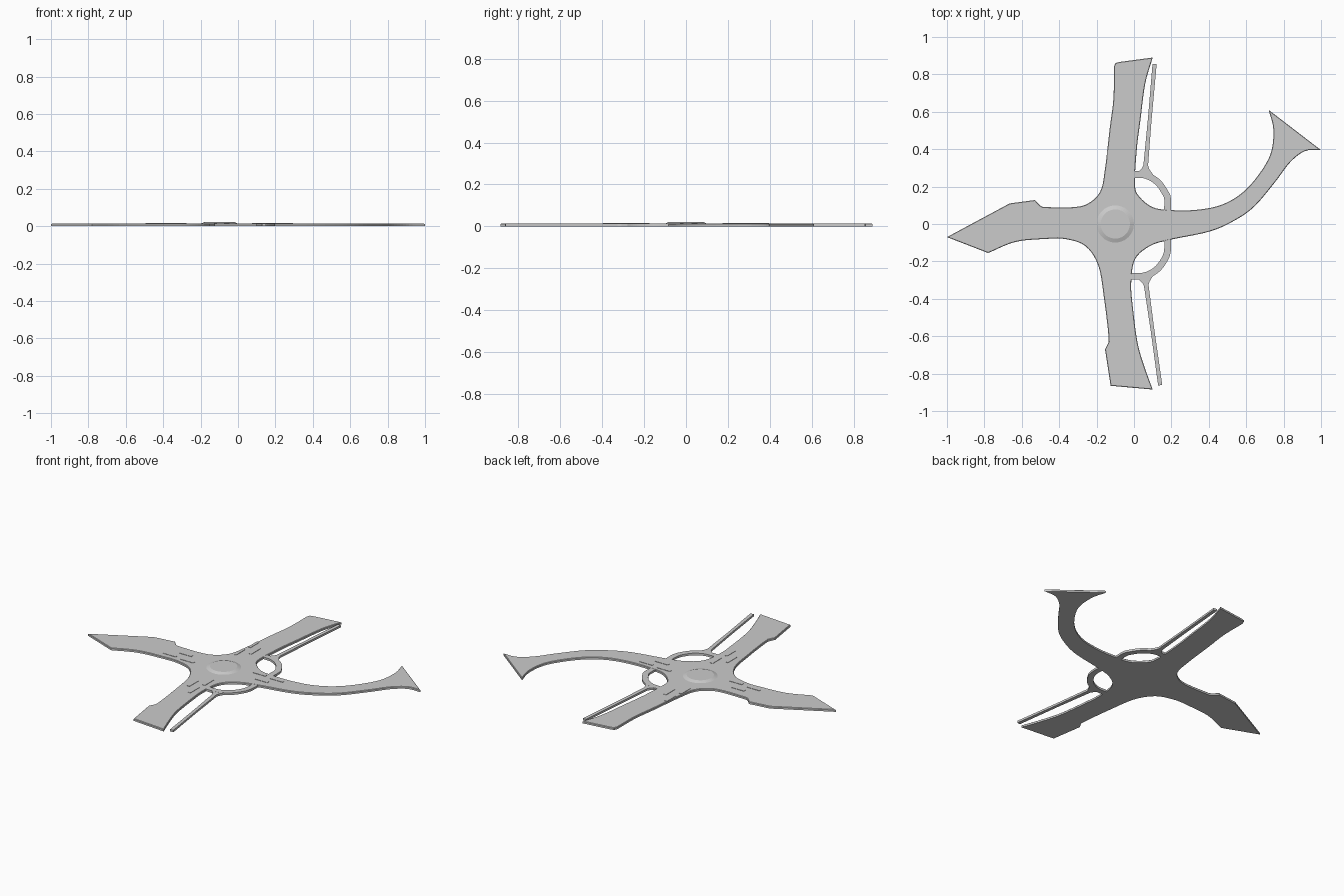
import bpy, bmesh, math
from mathutils import Vector, Matrix

if "Cube" in bpy.data.objects:
    bpy.data.objects.remove(bpy.data.objects["Cube"])

H = 0.014  # slab thickness


def smooth_run(pts, n=5):
    """Catmull-Rom curve through the points, keeping both ends."""
    p = [Vector(q) for q in pts]
    if len(p) < 3:
        return p
    p = [2 * p[0] - p[1]] + p + [2 * p[-1] - p[-2]]
    out = []
    for a, b, c, d in zip(p, p[1:], p[2:], p[3:]):
        for i in range(n):
            t = i / n
            out.append(0.5 * (2 * b + (c - a) * t + (2 * a - 5 * b + 4 * c - d) * t * t
                              + (3 * b - a - 3 * c + d) * t ** 3))
    return out + [p[-2]]


def slab(name, outline, z0, z1, bevel=0.0):
    """Extrude a flat outline from z0 to z1, optionally softening the top edge."""
    bm = bmesh.new()
    face = bm.faces.new([bm.verts.new((q[0], q[1], z0)) for q in outline])
    top = bmesh.ops.extrude_face_region(bm, geom=[face], use_keep_orig=True)["geom"]
    bmesh.ops.translate(bm, verts=[g for g in top if isinstance(g, bmesh.types.BMVert)],
                        vec=(0, 0, z1 - z0))
    bmesh.ops.recalc_face_normals(bm, faces=bm.faces)
    if bevel:
        rim = [e for e in bm.edges if all(v.co.z > z1 - 1e-5 for v in e.verts)]
        bmesh.ops.bevel(bm, geom=rim, offset=bevel, segments=1, affect='EDGES')
    bmesh.ops.triangulate(bm, faces=[f for f in bm.faces if len(f.verts) > 4])
    me = bpy.data.meshes.new(name)
    bm.to_mesh(me)
    bm.free()
    ob = bpy.data.objects.new(name, me)
    bpy.context.collection.objects.link(ob)
    return ob


def strip(name, path, widths, z1):
    """Flat ribbon along a path with a width at each point."""
    left, right = [], []
    for i, p in enumerate(path):
        d = (path[min(i + 1, len(path) - 1)] - path[max(i - 1, 0)]).normalized()
        side = Vector((-d.y, d.x)) * widths[i] / 2
        left.append(p + side)
        right.append(p - side)
    return slab(name, left + right[::-1], 0, z1)


# Road crossing: smooth runs joined at sharp corners, clockwise from the north end
runs = [
    [(.10, .89), (.06, .75), (.035, .56), (.015, .40), (.005, .21), (.03, .145), (.10, .09),
     (.19, .075), (.325, .075), (.46, .10), (.57, .16), (.66, .255), (.73, .375), (.745, .505),
     (.72, .61)],
    [(1, .395), (.915, .39), (.835, .33), (.755, .225), (.645, .095), (.54, .02), (.405, -.04),
     (.19, -.085), (.085, -.118), (.005, -.19), (-.015, -.32), (-.005, -.455), (.02, -.64),
     (.06, -.775), (.10, -.885)],
    [(-.125, -.865), (-.155, -.67)],
    [(-.135, -.63), (-.14, -.56), (-.16, -.40), (-.19, -.225), (-.26, -.118), (-.37, -.08),
     (-.475, -.08), (-.635, -.096), (-.78, -.155)],
    [(-1, -.07), (-.665, .11)],
    [(-.53, .128), (-.495, .095), (-.46, .09), (-.325, .09), (-.245, .11), (-.18, .175),
     (-.155, .295), (-.13, .51), (-.11, .67), (-.108, .84)],
    [(-.10, .86), (-.08, .866)],
]
outline = [p for r in runs for p in smooth_run(r)]
slab("road_crossing", outline, 0, H, 0.003)

# Curved slip roads with narrow side lanes, north and south
for label, s, y_end, far in (("north", 1, .265, (.11, .855)), ("south", -1, .28, (.14, -.862))):
    hook = smooth_run([(-.02, s * y_end), (.06, s * (y_end - .004)), (.125, s * (y_end - .04)),
                       (.168, s * (y_end - .10)), (.18, s * .13), (.178, s * .06)], 6)
    strip(f"slip_road_{label}", hook, [.036] * len(hook), H - .0005)
    near = Vector((.058, s * (y_end - .005)))
    far = Vector(far)
    lane = [near.lerp(far, t) for t in (0, .03, .06, .09, .5, 1)]
    strip(f"side_lane_{label}", lane, [.10, .07, .04, .025, .02, .022], H - .001)

# Central round island with a sloped kerb
bpy.ops.mesh.primitive_cone_add(vertices=48, radius1=.11, radius2=.078, depth=.012,
                                location=(-.1, 0, .016))
bpy.context.object.name = "round_island"

# Small raised dividers repeated on the four arms
for k in range(4):
    turn = Matrix.Rotation(k * math.pi / 2, 2)
    for j, (r, off) in enumerate(((.22, .045), (.35, .035), (.28, -.02))):
        box = [(r - .045, off - .009), (r + .045, off - .009),
               (r + .045, off + .009), (r - .045, off + .009)]
        pts = [turn @ Vector(q) + Vector((-.1, 0)) for q in box]
        slab(f"lane_divider_{k}_{j}", pts, H - .002, H + .002)
